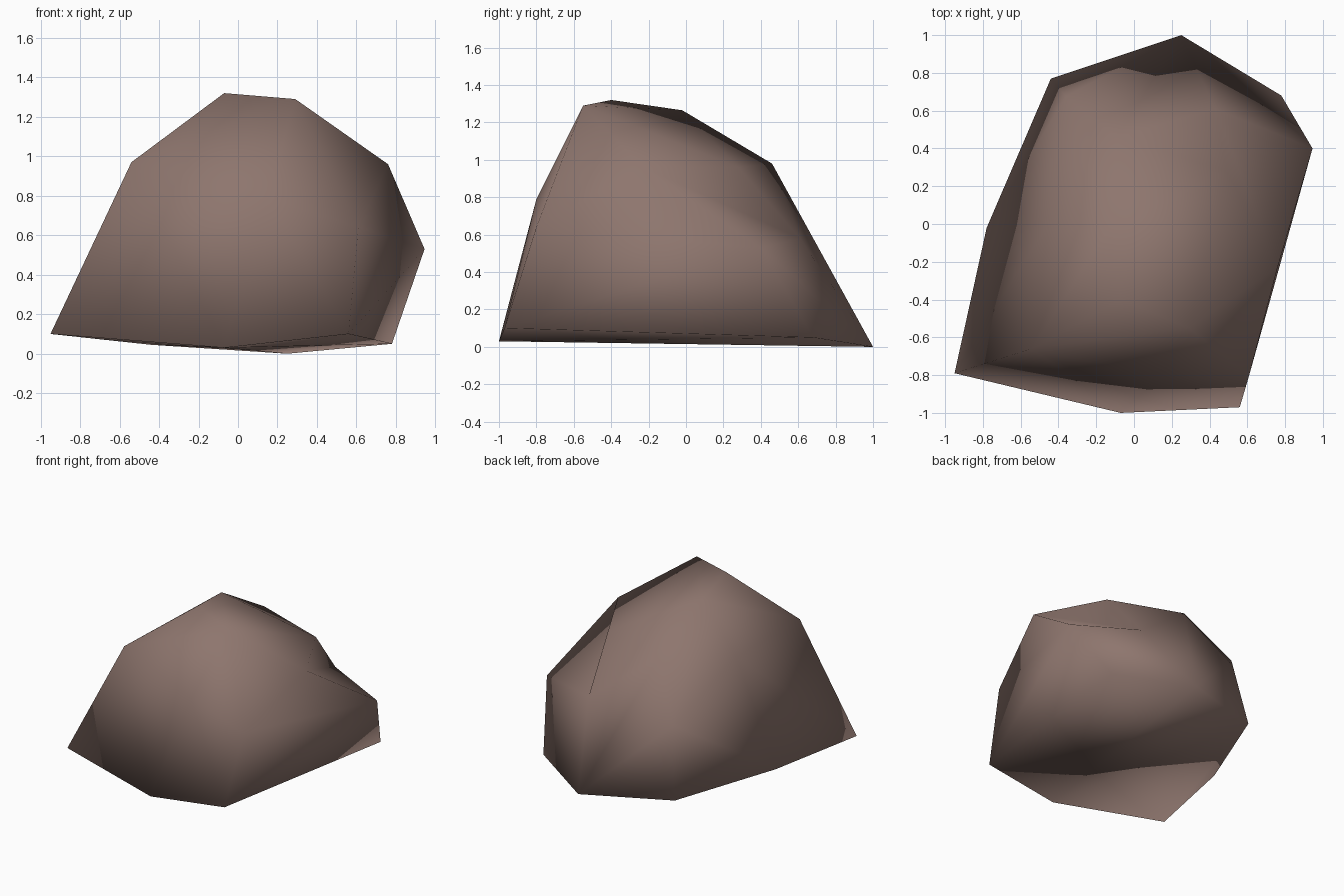
import bpy, bmesh
from mathutils import Vector

if "Cube" in bpy.data.objects:
    bpy.data.objects.remove(bpy.data.objects["Cube"])

# Corner points of the boulder
points = {
    # base ring
    "base_back": (0.25, 1.0, 0.0),
    "base_back_right": (0.78, 0.68, 0.05),
    "base_front_right": (0.56, -0.97, 0.10),
    "base_front": (-0.07, -1.0, 0.03),
    "base_front_left": (-0.95, -0.79, 0.10),
    "base_left": (-0.78, -0.02, 0.085),
    "base_back_left": (-0.44, 0.77, 0.045),
    # middle ring
    "mid_right": (0.945, 0.40, 0.53),
    "mid_front_right": (0.61, -0.80, 0.64),
    "mid_front": (0.15, -0.80, 0.79),
    "mid_back_left": (-0.36, 0.675, 0.585),
    "mid_back_right": (0.43, 0.61, 0.58),
    # shoulders
    "shoulder_left": (-0.54, -0.66, 0.97),
    "shoulder_back_left": (-0.45, 0.01, 0.90),
    "shoulder_back": (-0.09, 0.46, 0.98),
    "shoulder_back_right": (0.49, 0.28, 0.96),
    "shoulder_right": (0.76, -0.23, 0.96),
    # crown
    "crown_left": (-0.07, -0.40, 1.32),
    "crown_right": (0.29, -0.55, 1.29),
    "crown_back": (-0.13, -0.02, 1.265),
}

# Boulder: hull around the corners
bm = bmesh.new()
verts = {name: bm.verts.new(co) for name, co in points.items()}
bmesh.ops.convex_hull(bm, input=list(bm.verts))
bmesh.ops.triangulate(bm, faces=list(bm.faces))

# Shallow dent on the back right: turn one hull edge inward
a, b = Vector(points["shoulder_back_right"]), Vector(points["mid_right"])
for e in list(bm.edges):
    p, q = e.verts[0].co, e.verts[1].co
    if min((p - a).length + (q - b).length, (p - b).length + (q - a).length) < 1e-4:
        bmesh.utils.edge_rotate(e, True)
        break

bmesh.ops.delete(bm, geom=[v for v in bm.verts if not v.link_faces], context='VERTS')
bmesh.ops.recalc_face_normals(bm, faces=list(bm.faces))
for f in bm.faces:
    f.smooth = True

mesh = bpy.data.meshes.new("boulder")
bm.to_mesh(mesh)
bm.free()

# Stone colour
stone = bpy.data.materials.new("brown_stone")
stone.diffuse_color = (0.27, 0.18, 0.155, 1.0)
stone.use_nodes = True
stone.node_tree.nodes["Principled BSDF"].inputs["Base Color"].default_value = stone.diffuse_color
mesh.materials.append(stone)

boulder = bpy.data.objects.new("boulder", mesh)
bpy.context.collection.objects.link(boulder)
